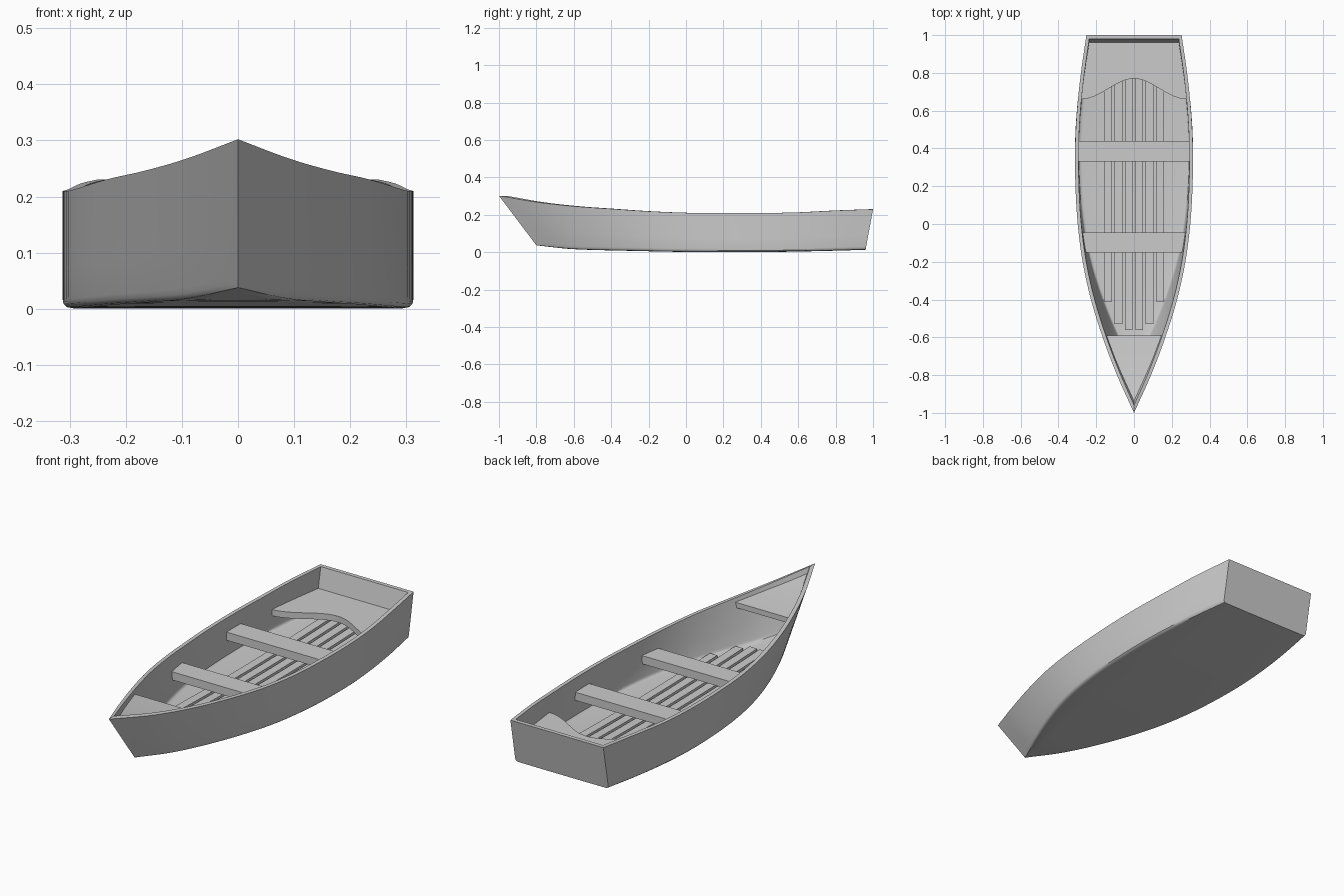
import bpy, bmesh, math

if "Cube" in bpy.data.objects:
    bpy.data.objects.remove(bpy.data.objects["Cube"])

# Hull lines sampled from bow (t=0) to stern (t=1)
WIDTH = [0, .09, .166, .228, .272, .298, .310, .312, .302, .281, .252]
SHEER = [.302, .268, .246, .232, .219, .211, .210, .210, .213, .223, .230]
KEEL = [.037, .018, .011, .007, .003, .001, 0, .001, .004, .008, .013]


def curve(table, t):
    """Catmull-Rom interpolation of an evenly spaced table."""
    n = len(table) - 1
    f = min(max(t, 0), 1) * n
    i = min(int(f), n - 1)
    f -= i
    b, c = table[i], table[i + 1]
    a = table[i - 1] if i > 0 else 2 * b - c
    d = table[i + 2] if i + 2 <= n else 2 * c - b
    return b + .5 * f * (c - a + f * (2*a - 5*b + 4*c - d + f * (3*(b - c) + d - a)))


def finish(name, bm):
    bmesh.ops.remove_doubles(bm, verts=bm.verts, dist=1e-5)
    bmesh.ops.recalc_face_normals(bm, faces=bm.faces)
    mesh = bpy.data.meshes.new(name)
    bm.to_mesh(mesh)
    bm.free()
    ob = bpy.data.objects.new(name, mesh)
    bpy.context.collection.objects.link(ob)
    bpy.ops.object.select_all(action='DESELECT')
    ob.select_set(True)
    bpy.context.view_layer.objects.active = ob
    bpy.ops.object.shade_smooth_by_angle(angle=math.radians(35))
    return ob


def hull_y(s, t, inner):
    bow = (-.76 if inner else -.8) - .2 * s
    stern = (.94 if inner else .96) + .04 * s
    return bow + (stern - bow) * t


def inner_width(y, s):
    a, b = hull_y(s, 0, True), hull_y(s, 1, True)
    return .94 * curve(WIDTH, (y - a) / (b - a))


# Cross-section: (width factor, height factor) from keel to sheer
SECTION = [(0, 0), (.5, 0), (.94, .003), (.975, .012), (.995, .04), (1, .08), (1, .35), (1, .7), (1, 1)]


def section(t, inner):
    low = curve(KEEL, t) + (.02 if inner else 0)
    top = curve(SHEER, t)
    w = curve(WIDTH, t) * (.94 if inner else 1)
    return [(w * k, hull_y(s, t, inner), low + (top - low) * s) for k, s in SECTION]


def make_hull():
    bm = bmesh.new()
    steps = 40
    rows = []
    for i in range(steps + 1):
        t = (i / steps) ** 1.25
        pts = section(t, False) + section(t, True)[::-1]
        rows.append([bm.verts.new(p) for p in pts])
    for r, q in zip(rows, rows[1:]):
        for j in range(len(r) - 1):
            bm.faces.new((r[j], r[j + 1], q[j + 1], q[j]))
    # Transom: outer face, inner face and top edge
    n = len(SECTION)
    end = rows[-1]
    mid_out = bm.verts.new((0, end[n - 1].co.y, end[n - 1].co.z))
    mid_in = bm.verts.new((0, end[n].co.y, end[n].co.z))
    bm.faces.new(end[:n] + [mid_out])
    bm.faces.new(end[n:] + [mid_in])
    bm.faces.new((mid_out, end[n - 1], end[n], mid_in))
    # Mirror to the other side
    bmesh.ops.mirror(bm, geom=bm.verts[:] + bm.edges[:] + bm.faces[:], axis='X', merge_dist=1e-5)
    finish("hull", bm)


def plate(name, half, front, back, top, thick, nu=1, nv=1, cx=0):
    """Board of given half-width(y), running from front(u) to back, with top height(y)."""
    bm = bmesh.new()
    grid = []
    for i in range(nu + 1):
        u = 2 * i / nu - 1
        col = []
        for j in range(nv + 1):
            y = front(u) + (back - front(u)) * j / nv
            col.append(bm.verts.new((cx + u * half(y), y, top(y))))
        grid.append(col)
    for a, b in zip(grid, grid[1:]):
        for j in range(nv):
            bm.faces.new((a[j], b[j], b[j + 1], a[j + 1]))
    bmesh.ops.remove_doubles(bm, verts=bm.verts, dist=1e-5)
    ext = bmesh.ops.extrude_face_region(bm, geom=bm.faces[:])
    new = [v for v in ext['geom'] if isinstance(v, bmesh.types.BMVert)]
    bmesh.ops.translate(bm, verts=new, vec=(0, 0, -thick))
    # Keep the upper skin so the board is closed
    if not any(abs(f.normal.z) > .5 and f.calc_center_median().z > top(0) - thick / 2 for f in bm.faces):
        bmesh.ops.holes_fill(bm, edges=[e for e in bm.edges if e.is_boundary])
    finish(name, bm)


make_hull()

# Cross benches
for name, y0, y1 in (("front_bench", -.15, -.045), ("rear_bench", .33, .44)):
    plate(name, lambda y: inner_width(y, .6) + .004, lambda u, y0=y0: y0, y1, lambda y: .142, .04)

# Stern seat with a curved front edge
plate("stern_seat", lambda y: inner_width(y, .55) + .004,
      lambda u: .715 + .055 * math.cos(math.pi * u), .962, lambda y: .131, .03, 24, 6)

# Bow deck following the sheer
plate("bow_deck", lambda y: inner_width(y, .95), lambda u: -.95, -.59,
      lambda y: curve(SHEER, (y + 1) / 2) - .016, .026, 2, 12)

# Floor slats following the bottom
for k, start in enumerate((-.56, -.53, -.41)):
    for side in (-1, 1):
        plate("floor_slat", lambda y: .0205, lambda u, s=start: s, .9,
              lambda y: curve(KEEL, (y + .76) / 1.7) + .034, .016, 1, 16, side * (.0275 + .055 * k))
